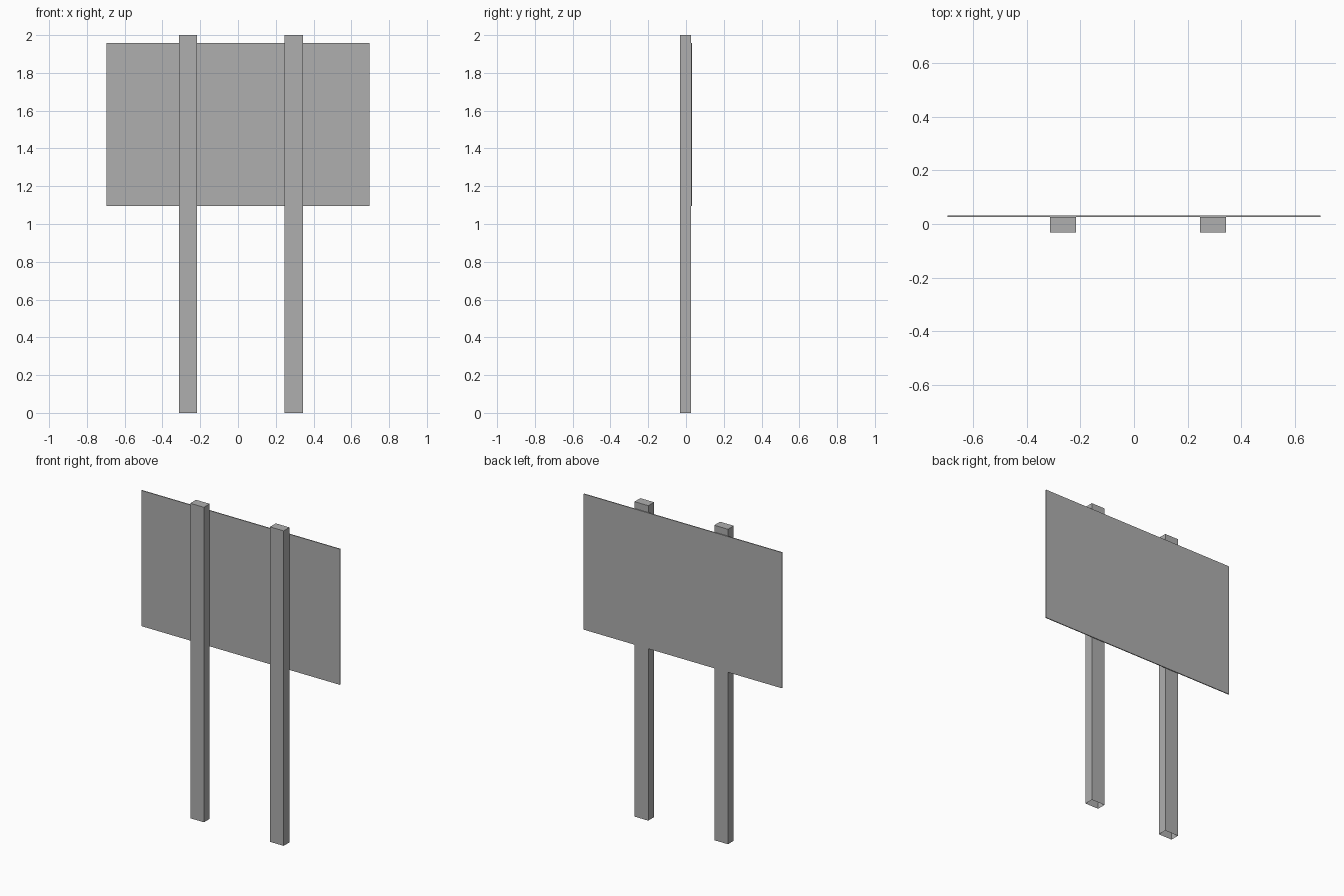
import bpy
import bmesh
from mathutils import Vector

old = bpy.data.objects.get("Cube")
if old:
    bpy.data.objects.remove(old, do_unlink=True)

grey = bpy.data.materials.new("plain_grey")
grey.use_nodes = True
colour = (0.43, 0.43, 0.43, 1)
grey.diffuse_color = colour
grey.node_tree.nodes["Principled BSDF"].inputs["Base Color"].default_value = colour


def box(name, low, high, open_bottom=False):
    """Box between two corners, optionally without its underside."""
    low, high = Vector(low), Vector(high)
    bm = bmesh.new()
    bmesh.ops.create_cube(bm, size=1)
    bmesh.ops.scale(bm, vec=high - low, verts=bm.verts)
    bmesh.ops.translate(bm, vec=(low + high) / 2, verts=bm.verts)
    if open_bottom:
        bm.normal_update()
        under = [f for f in bm.faces if f.normal.z < -0.5]
        bmesh.ops.delete(bm, geom=under, context="FACES_ONLY")
    mesh = bpy.data.meshes.new(name)
    bm.to_mesh(mesh)
    bm.free()
    mesh.materials.append(grey)
    obj = bpy.data.objects.new(name, mesh)
    bpy.context.collection.objects.link(obj)
    return obj


# Thin sign panel on the back of the posts
box("sign_panel", (-0.697, 0.026, 1.095), (0.697, 0.032, 1.957))

# Two hollow-bottomed posts, slightly off centre
post_width = 0.096
for name, x in (("right_post", -0.313), ("left_post", 0.247)):
    box(name, (x, -0.032, 0), (x + post_width, 0.026, 2), open_bottom=True)
